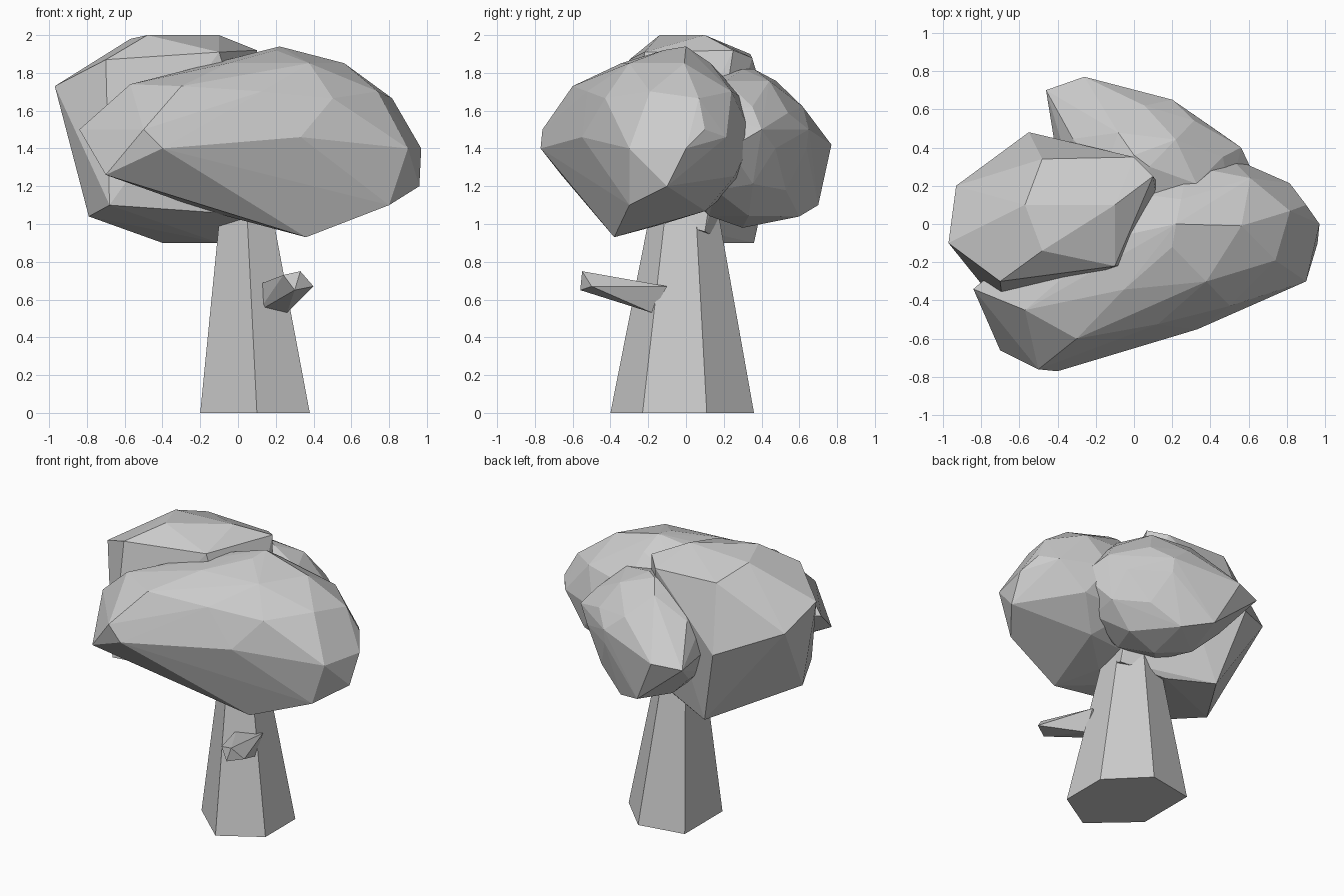
import bpy, bmesh, math
from mathutils import Matrix, Vector

old = bpy.data.objects.get("Cube")
if old:
    bpy.data.objects.remove(old, do_unlink=True)

# One plain grey for the whole tree
grey = bpy.data.materials.new("plain_grey")
grey.use_nodes = True
colour = (0.6, 0.6, 0.6, 1)
grey.diffuse_color = colour
grey.node_tree.nodes["Principled BSDF"].inputs["Base Color"].default_value = colour


def hull(name, corners, centre=None, radii=None, yaw=0):
    """Flat-faced lump: an optional squashed icosphere stretched over a few corners."""
    bm = bmesh.new()
    if centre:
        place = (Matrix.Translation(centre)
                 @ Matrix.Rotation(math.radians(yaw), 4, "Z")
                 @ Matrix.Diagonal((*radii, 1)))
        bmesh.ops.create_icosphere(bm, subdivisions=2, radius=1, matrix=place)
        bmesh.ops.delete(bm, geom=bm.edges[:] + bm.faces[:], context="EDGES_FACES")
    for corner in corners:
        bm.verts.new(corner)
    bmesh.ops.convex_hull(bm, input=bm.verts[:])
    spare = [vert for vert in bm.verts if not vert.link_faces]
    bmesh.ops.delete(bm, geom=spare, context="VERTS")
    bmesh.ops.recalc_face_normals(bm, faces=bm.faces)
    mesh = bpy.data.meshes.new(name)
    bm.to_mesh(mesh)
    bm.free()
    mesh.materials.append(grey)
    obj = bpy.data.objects.new(name, mesh)
    bpy.context.collection.objects.link(obj)


# Trunk: uneven six-sided column tapering upwards
foot = [Vector(point) for point in (
    (0.1, -0.4, 0), (0.38, -0.23, 0), (0.38, 0.11, 0),
    (0.13, 0.36, 0), (-0.2, 0.3, 0), (-0.2, -0.13, 0))]
crown = [point * 0.48 + Vector((0, 0, 1.05)) for point in foot]
hull("trunk", foot + crown)

# Short branch stub at the front
hull("branch", [
    (0.11, -0.17, 0.68), (0.11, -0.18, 0.54), (0.26, -0.18, 0.53), (0.27, -0.1, 0.67),
    (0.24, -0.53, 0.73), (0.33, -0.55, 0.75), (0.4, -0.5, 0.67), (0.3, -0.56, 0.65)])

# Front foliage: the long lump reaching out to +x
hull("front_foliage", [
    (0.97, 0, 1.4), (0.96, -0.1, 1.2), (0.9, 0.1, 1.5), (0.9, -0.3, 1.4),
    (0.8, -0.3, 1.1), (0.36, -0.38, 0.93), (-0.4, -0.77, 1.4), (-0.5, -0.76, 1.5),
    (-0.3, -0.6, 1.73), (-0.57, -0.45, 1.74), (-0.7, -0.66, 1.26), (-0.84, -0.34, 1.5),
    (0.22, 0, 1.94), (0.7, -0.1, 1.7)],
    centre=(0.2, -0.12, 1.46), radii=(0.72, 0.45, 0.46), yaw=17)

# Back foliage: the rounder lump reaching towards +y
hull("back_foliage", [
    (-0.26, 0.77, 1.42), (-0.46, 0.7, 1.4), (0.2, 0.65, 1.5), (0.56, 0.4, 1.5),
    (0.64, 0.23, 1.4), (0, 0.36, 1.82), (-0.1, 0.7, 1.1), (0.1, 0.6, 1.04)],
    centre=(0.08, 0.3, 1.4), radii=(0.5, 0.36, 0.42), yaw=-20)

# Side foliage: the angular lump at -x that forms the crown and underside
hull("side_foliage", [
    (-0.97, -0.1, 1.73), (-0.93, 0.2, 1.6), (-0.55, 0.48, 1.45),
    (-0.7, -0.3, 1.87), (-0.48, -0.14, 2), (-0.57, 0.1, 1.98), (-0.1, 0.1, 2),
    (-0.48, 0.34, 1.9), (0, 0.35, 1.88), (0.1, 0.25, 1.92), (-0.1, -0.22, 1.91),
    (-0.82, 0, 1.3), (-0.79, -0.2, 1.04), (-0.68, -0.46, 1.1),
    (-0.4, 0.36, 0.9), (-0.1, 0.2, 0.9), (0.17, -0.2, 1.04), (0.2, 0.1, 0.96)])
